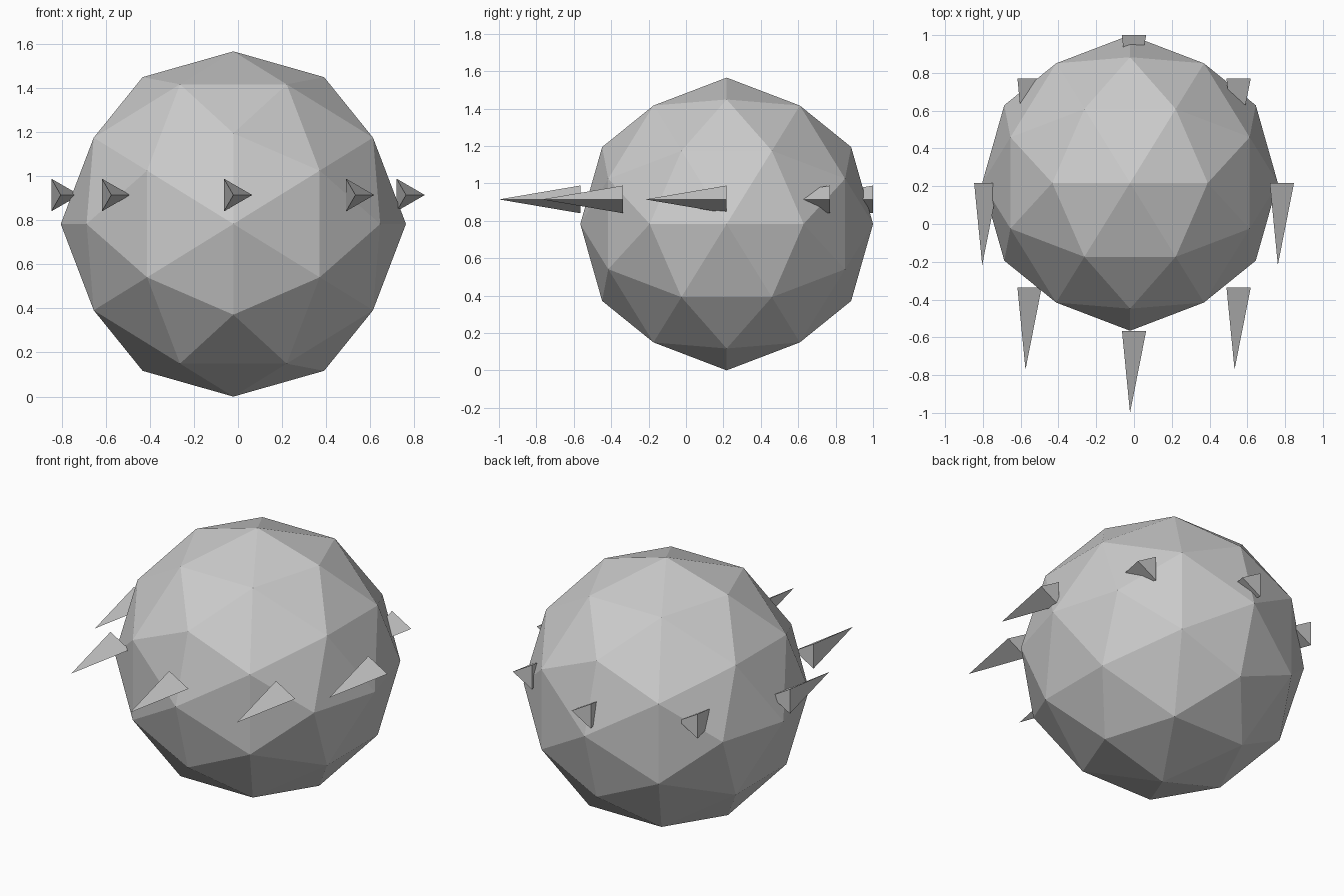
import bpy, bmesh, math
from mathutils import Vector

if "Cube" in bpy.data.objects:
    bpy.data.objects.remove(bpy.data.objects["Cube"])

R = 0.7826                              # ball radius
C = Vector((-0.021, 0.2174, R))         # ball centre
SPIKE_R, SPIKE_L, SPIKE_Z = 0.0855, 0.4348, 0.914


def hull_object(name, points, location):
    """Flat-shaded convex solid through the given points."""
    bm = bmesh.new()
    for p in points:
        bm.verts.new(p)
    bmesh.ops.convex_hull(bm, input=bm.verts[:])
    bmesh.ops.recalc_face_normals(bm, faces=bm.faces[:])
    mesh = bpy.data.meshes.new(name)
    bm.to_mesh(mesh)
    bm.free()
    obj = bpy.data.objects.new(name, mesh)
    obj.location = location
    bpy.context.collection.objects.link(obj)
    return obj


# Faceted ball: icosahedron corners from three golden rectangles,
# plus every edge midpoint pushed out to the sphere
phi = (1 + math.sqrt(5)) / 2
corners = []
for a in (-1, 1):
    for b in (-phi, phi):
        corners += [Vector((a, 0, b)), Vector((0, b, a)), Vector((b, a, 0))]
mids = [(p + q) / 2 for i, p in enumerate(corners) for q in corners[:i]
        if (p - q).length < 2.01]
hull_object("ball", [p.normalized() * R for p in corners + mids], C)

# Ring of eight three-sided spikes, all pointing to the front
base = [(SPIKE_R * math.cos(t), 0, SPIKE_R * math.sin(t))
        for t in (0, math.tau / 3, 2 * math.tau / 3)]
for i in range(8):
    t = i * math.tau / 8
    hull_object(f"spike_{i + 1}", base + [(0, -SPIKE_L, 0)],
                (C.x + R * math.cos(t), C.y + R * math.sin(t), SPIKE_Z))
